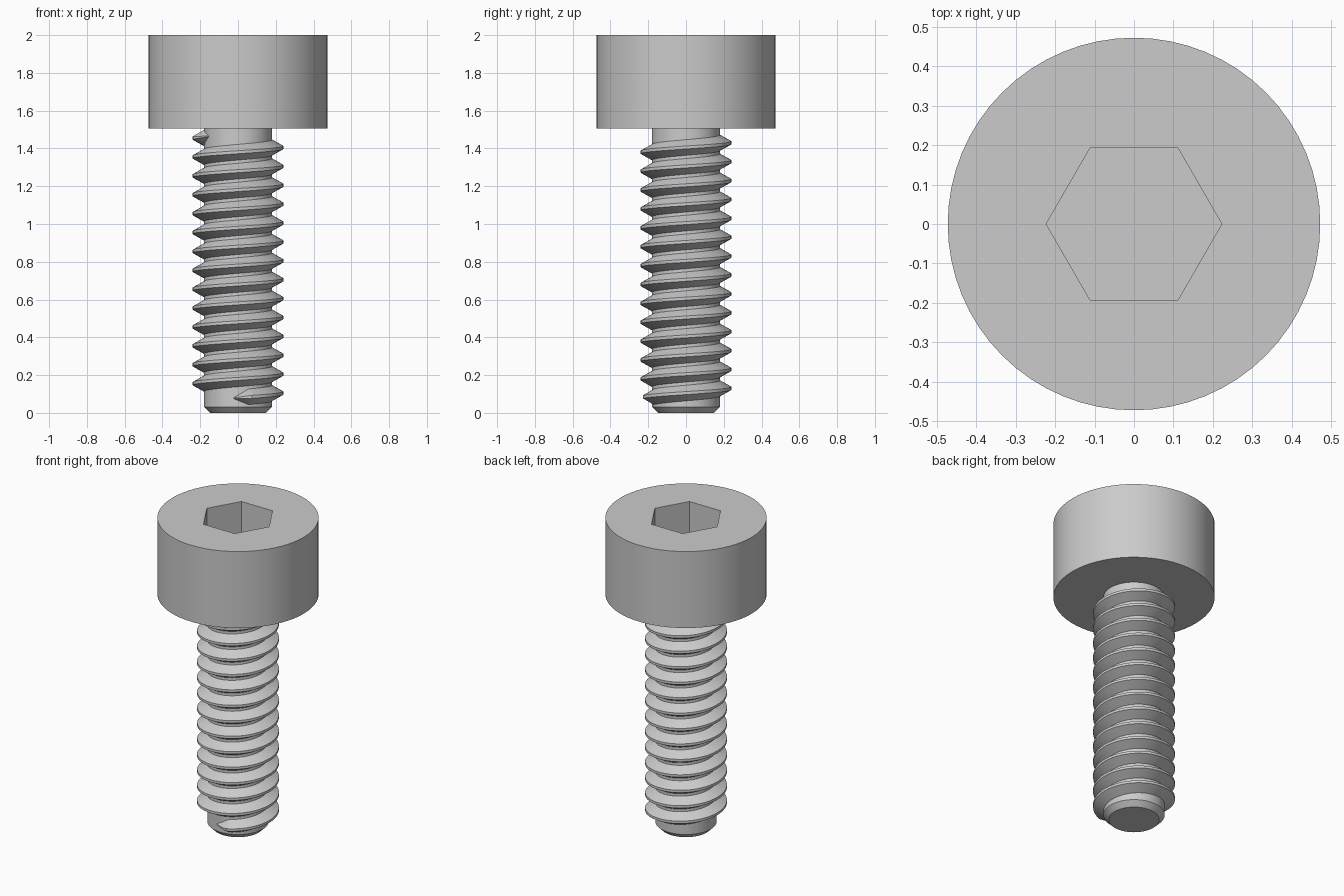
import bpy, bmesh
from math import sin, cos, pi, radians

cube = bpy.data.objects.get("Cube")
if cube:
    bpy.data.objects.remove(cube)

steel = bpy.data.materials.new("steel_grey")
steel.use_nodes = True
grey = (0.6, 0.6, 0.6, 1)
steel.diffuse_color = grey
steel.node_tree.nodes["Principled BSDF"].inputs["Base Color"].default_value = grey


def ring(bm, radius, z, sides):
    return [bm.verts.new((radius * cos(2 * pi * i / sides),
                          radius * sin(2 * pi * i / sides), z)) for i in range(sides)]


def bridge(bm, a, b):
    for i in range(len(a)):
        j = (i + 1) % len(a)
        bm.faces.new((a[i], a[j], b[j], b[i]))


def finish(bm, name):
    bmesh.ops.recalc_face_normals(bm, faces=bm.faces)
    mesh = bpy.data.meshes.new(name)
    bm.to_mesh(mesh)
    bm.free()
    mesh.materials.append(steel)
    obj = bpy.data.objects.new(name, mesh)
    bpy.context.collection.objects.link(obj)
    bpy.ops.object.select_all(action='DESELECT')
    obj.select_set(True)
    bpy.context.view_layer.objects.active = obj
    bpy.ops.object.shade_smooth_by_angle(angle=radians(30))
    return obj


# Cylindrical head with a hexagonal socket
HEAD_R, HEAD_Z, SOCKET_R, SOCKET_DEPTH = 0.473, 1.505, 0.223, 0.25
bm = bmesh.new()
rim, base = ring(bm, HEAD_R, 2, 64), ring(bm, HEAD_R, HEAD_Z, 64)
mouth, floor = ring(bm, SOCKET_R, 2, 6), ring(bm, SOCKET_R, 2 - SOCKET_DEPTH, 6)
bridge(bm, base, rim)
bridge(bm, mouth, floor)
bm.faces.new(base)
bm.faces.new(floor)
top_edges = [e for e in bm.edges if all(v.co.z > 1.99 for v in e.verts)]
bmesh.ops.triangle_fill(bm, edges=top_edges, use_beauty=True)
finish(bm, "head")

# Shank with a chamfered tip
SHANK_R = 0.18
bm = bmesh.new()
rings = [ring(bm, r, z, 64) for r, z in ((0.148, 0), (SHANK_R, 0.032), (SHANK_R, HEAD_Z + 0.01))]
for a, b in zip(rings, rings[1:]):
    bridge(bm, a, b)
bm.faces.new(rings[0])
bm.faces.new(rings[-1])
finish(bm, "shank")

# Right-handed helical thread, tapering into the shank at both ends
PITCH, CREST_R, ROOT_R = 0.1, 0.24, 0.172
START, END, TAPER, STEP = 258, 215 + 360 * 14, 30, 6
PROFILE = ((0, -0.046), (1, -0.008), (1, 0.008), (0, 0.046))
bm = bmesh.new()
sections = []
count = round((END - START) / STEP)
for i in range(count + 1):
    deg = START + (END - START) * i / count
    fade = max(0.02, min(1, (deg - START) / TAPER, (END - deg) / TAPER))
    mid = 0.08 + PITCH * (deg - 270) / 360
    a = radians(deg)
    section = []
    for out, dz in PROFILE:
        r = ROOT_R + out * fade * (CREST_R - ROOT_R)
        section.append(bm.verts.new((r * cos(a), r * sin(a), mid + dz * fade)))
    sections.append(section)
for a, b in zip(sections, sections[1:]):
    bridge(bm, a, b)
bm.faces.new(sections[0])
bm.faces.new(sections[-1])
finish(bm, "thread")
